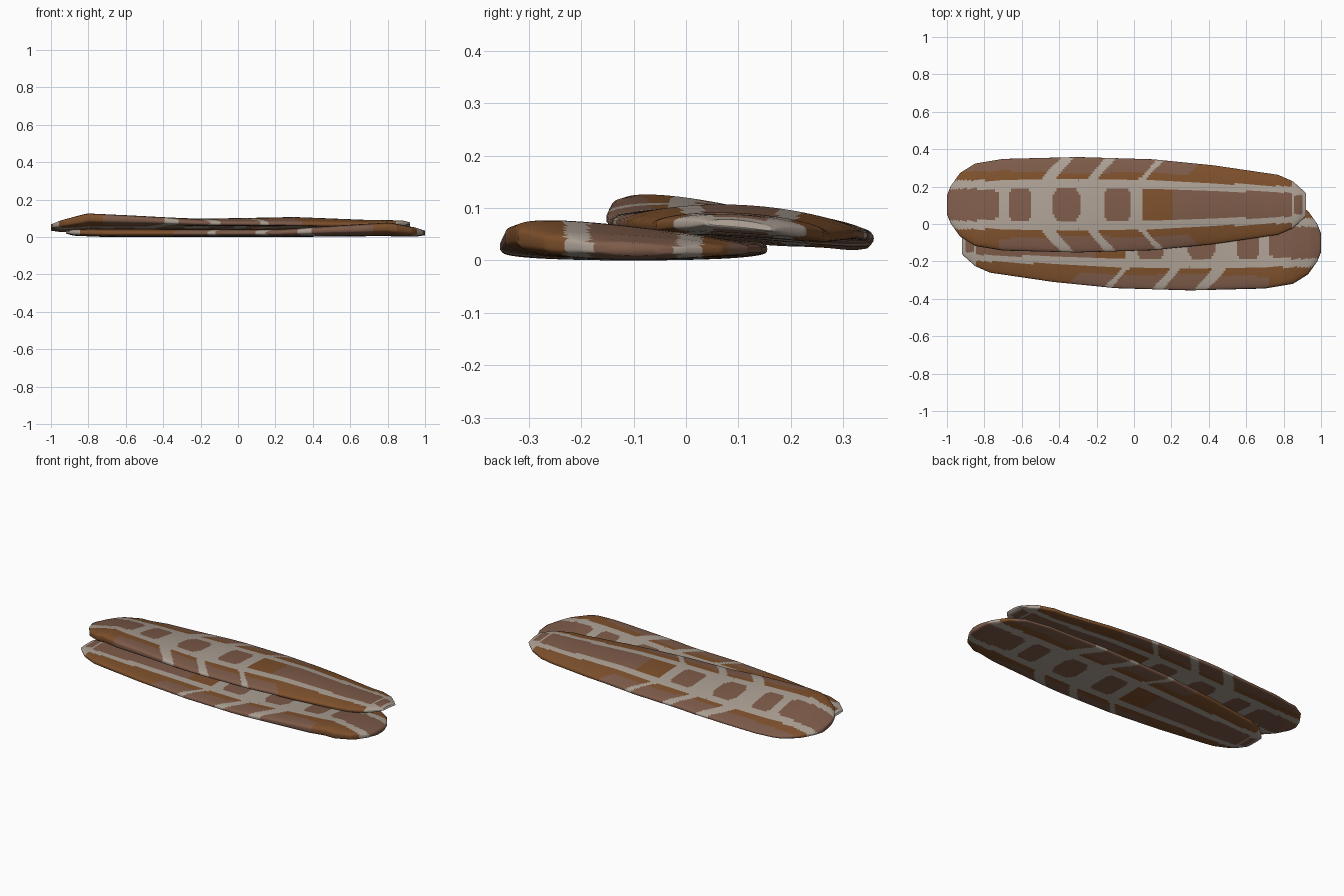
import bpy, bmesh, math

if "Cube" in bpy.data.objects:
    bpy.data.objects.remove(bpy.data.objects["Cube"])

# Flat colours
def make_mat(name, rgb):
    m = bpy.data.materials.new(name)
    m.diffuse_color = (*rgb, 1)
    m.use_nodes = True
    m.node_tree.nodes["Principled BSDF"].inputs["Base Color"].default_value = m.diffuse_color
    return m

MATS = [make_mat("pale fat", (0.41, 0.35, 0.295)),
        make_mat("lean brown", (0.205, 0.104, 0.067)),
        make_mat("toasted rim", (0.205, 0.080, 0.025))]

# Half width and end thinning along the strip, wide end first
WIDTH = [(-1, .05), (-.98, .10), (-.93, .17), (-.85, .22), (-.7, .245), (-.3, .255),
         (.1, .243), (.43, .21), (.77, .16), (.85, .125), (.9, .08), (.92, .06)]
THICK = [(-1, .5), (-.95, .9), (-.85, 1), (.75, 1), (.88, .8), (.92, .3)]
# Extra plumpness of the raised wide end
PLUMP = [(-1, .2), (-.82, 1), (-.6, .7), (-.2, 0), (.92, 0)]

# Bend of each strip: position, then height at front edge, middle, back edge
TOP_BEND = [(-1, .06, .05, .04), (-.8, .10, .072, .026), (-.5, .09, .07, .034),
            (-.2, .075, .073, .046), (.3, .070, .084, .050), (.7, .064, .068, .045),
            (.92, .072, .07, .06)]
LOW_BEND = [(-1, .022, .02, .018), (-.8, .048, .034, .02), (-.5, .035, .027, .02),
            (-.2, .021, .021, .021), (.3, .02, .022, .021), (.7, .02, .022, .022),
            (.92, .024, .024, .024)]


def lerp_table(table, x, col=1):
    for a, b in zip(table, table[1:]):
        if x <= b[0] + 1e-9:
            t = (x - a[0]) / (b[0] - a[0])
            return a[col] + t * (b[col] - a[col])
    return table[-1][col]


def height(bend, x, v):
    a, m, b = (lerp_table(bend, x, c) for c in (1, 2, 3))
    return m + v * (b - a) / 2 + v * v * ((a + b) / 2 - m)


def inside(spans, p):
    return any(a < p < b for a, b in spans)


def marbling(x, y):
    """Colour rule: lean middle patches, pale bars, toasted rims."""
    d = abs(y)
    if x > .84:                                  # narrow tip
        return 1 if d < .05 and .86 < x < .9 else 0
    d /= 1 if x < .1 else 1 - .25 * (x - .1) / .74
    if d < .085:                                 # middle patches
        if x > .05:
            return 2 if x < .2 else 1
        for a, b in [(-1.05, -.72), (-.67, -.55), (-.43, -.29), (-.16, -.02)]:
            if (abs(2 * x - a - b) / (b - a)) ** 5 + (d / .085) ** 5 < 1:
                return 1
        return 0
    if d < .13:
        return 0
    p = x - (d - .13) * .9                       # slanted rim patches
    if not inside([(-1.1, -.5), (-.43, -.26), (-.2, .02), (.06, .9)], p):
        return 0
    if p < -.5:
        return 2 if d < .18 or x < -.72 and y < 0 else 1
    if p > .06:
        return 1 if d > .17 and p < .25 else 2
    return 1 if d > .17 else 2


def make_strip(name, bend, flip, y0):
    nx, nv = 180, 44
    bm = bmesh.new()
    xs = sorted(set([-1 + 1.92 * i / nx for i in range(nx + 1)] + [w[0] for w in WIDTH]))
    around = [math.pi * k / nv for k in range(2 * nv)]
    rings, flat = [], {}
    for x in xs:
        w, t, p = (lerp_table(tab, x) for tab in (WIDTH, THICK, PLUMP))
        ring = []
        for a in around:
            v, s = math.cos(a), math.sin(a)
            h = .022 * t * (1 + p * (.35 - .6 * v)) * math.copysign(abs(s) ** .55, s)
            vert = bm.verts.new((x * flip, y0 + w * v, height(bend, x, v) + h))
            flat[vert] = (x, w * v)
            ring.append(vert)
        rings.append(ring)
    n = len(around)
    for r, q in zip(rings, rings[1:]):
        for k in range(n):
            bm.faces.new((r[k], r[(k + 1) % n], q[(k + 1) % n], q[k]))
    bm.faces.new(rings[0])
    bm.faces.new(rings[-1])
    bmesh.ops.recalc_face_normals(bm, faces=bm.faces)
    for f in bm.faces:
        f.smooth = True
        c = len(f.verts)
        f.material_index = marbling(sum(flat[v][0] for v in f.verts) / c,
                                    sum(flat[v][1] for v in f.verts) / c)
    low = min(v.co.z for v in bm.verts)
    if flip < 0 or low < 0:                      # rest on the floor
        bmesh.ops.translate(bm, verts=bm.verts, vec=(0, 0, -low))
    me = bpy.data.meshes.new(name)
    bm.to_mesh(me)
    bm.free()
    for m in MATS:
        me.materials.append(m)
    ob = bpy.data.objects.new(name, me)
    bpy.context.collection.objects.link(ob)
    return ob


# Lower strip has its wide end at +x, the upper one lies across it mirrored
make_strip("lower_bacon_strip", LOW_BEND, -1, -.1)
make_strip("upper_bacon_strip", TOP_BEND, 1, .103)
